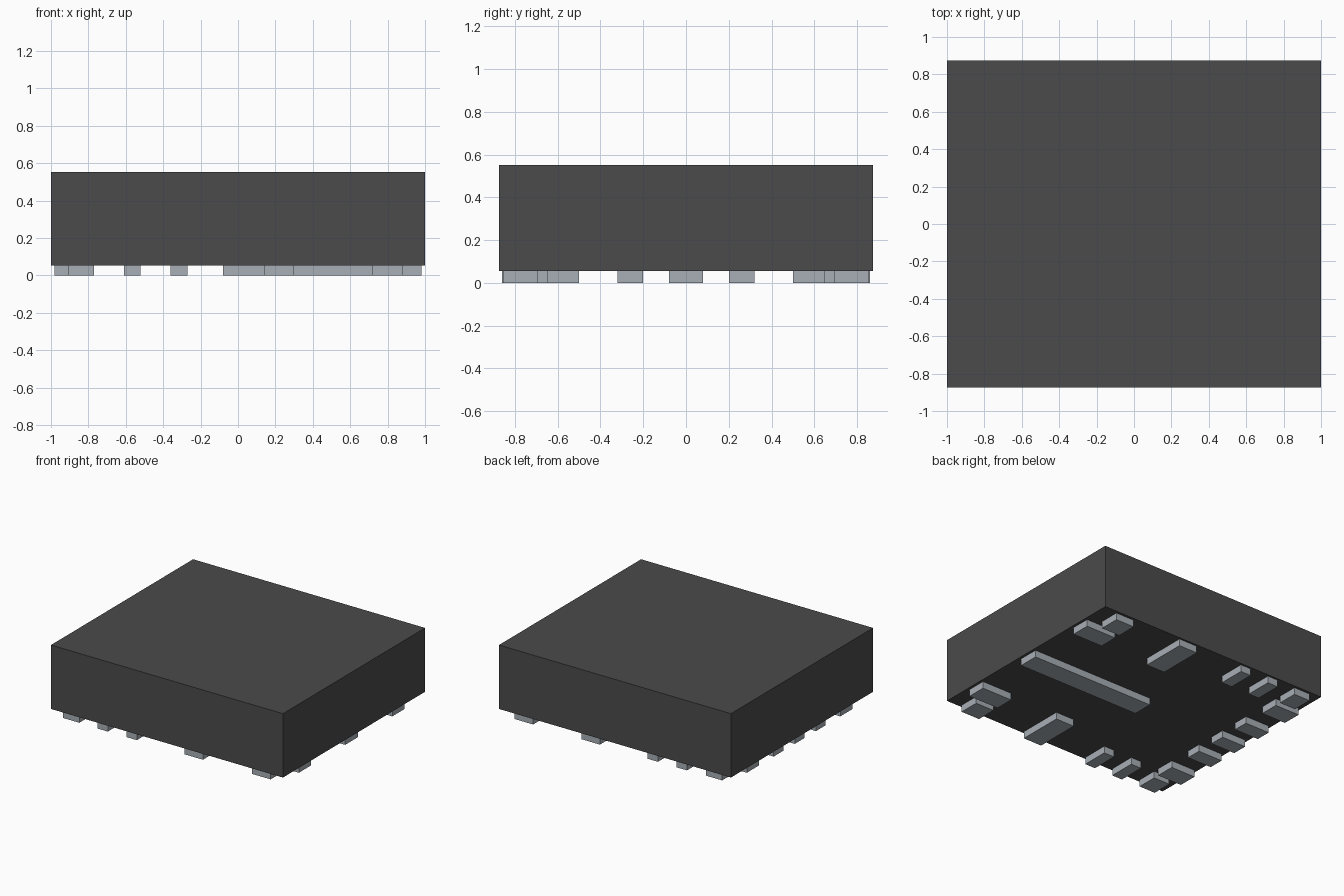
import bpy
import bmesh
from mathutils import Matrix

cube = bpy.data.objects.get("Cube")
if cube:
    bpy.data.objects.remove(cube, do_unlink=True)

PAD_H = 0.054
TOP_Z = 0.552


def make_material(name, rgb, roughness):
    mat = bpy.data.materials.new(name)
    mat.use_nodes = True
    mat.diffuse_color = (*rgb, 1.0)
    bsdf = mat.node_tree.nodes["Principled BSDF"]
    bsdf.inputs["Base Color"].default_value = (*rgb, 1.0)
    bsdf.inputs["Roughness"].default_value = roughness
    return mat


def box(name, x0, x1, y0, y1, z0, z1, mat):
    """Box spanning the given bounds, with its origin at its centre."""
    bm = bmesh.new()
    bmesh.ops.create_cube(bm, size=1.0,
                          matrix=Matrix.Diagonal((x1 - x0, y1 - y0, z1 - z0, 1.0)))
    mesh = bpy.data.meshes.new(name)
    bm.to_mesh(mesh)
    bm.free()
    mesh.materials.append(mat)
    obj = bpy.data.objects.new(name, mesh)
    obj.location = ((x0 + x1) / 2, (y0 + y1) / 2, (z0 + z1) / 2)
    bpy.context.collection.objects.link(obj)
    return obj


black = make_material("dark_grey_plastic", (0.070, 0.070, 0.070), 0.7)
metal = make_material("silver_grey_metal", (0.39, 0.43, 0.46), 0.5)

# Package body
box("package_body", -1.0, 1.0, -0.875, 0.875, PAD_H, TOP_Z, black)

# Centre pads: long bar and the middle pad of the -x row
box("centre_bar_pad", -0.08, 0.98, -0.08, 0.08, 0, PAD_H, metal)
box("side_middle_pad", -0.98, -0.77, -0.06, 0.06, 0, PAD_H, metal)

# Pads on the back half, mirrored to the front half: x0, x1, y0, y1
mirrored_pads = {
    "left_edge_pad": (0.72, 0.88, 0.695, 0.855),
    "left_inner_pad": (0.72, 0.98, 0.50, 0.65),
    "long_edge_pad": (0.14, 0.30, 0.50, 0.86),
    "small_edge_pad_a": (-0.36, -0.27, 0.65, 0.86),
    "small_edge_pad_b": (-0.61, -0.52, 0.65, 0.86),
    "right_edge_pad": (-0.91, -0.77, 0.695, 0.855),
    "side_corner_pad": (-0.98, -0.77, 0.50, 0.65),
    "side_pad": (-0.98, -0.77, 0.20, 0.32),
}
for name, (x0, x1, y0, y1) in mirrored_pads.items():
    box("back_" + name, x0, x1, y0, y1, 0, PAD_H, metal)
    box("front_" + name, x0, x1, -y1, -y0, 0, PAD_H, metal)
